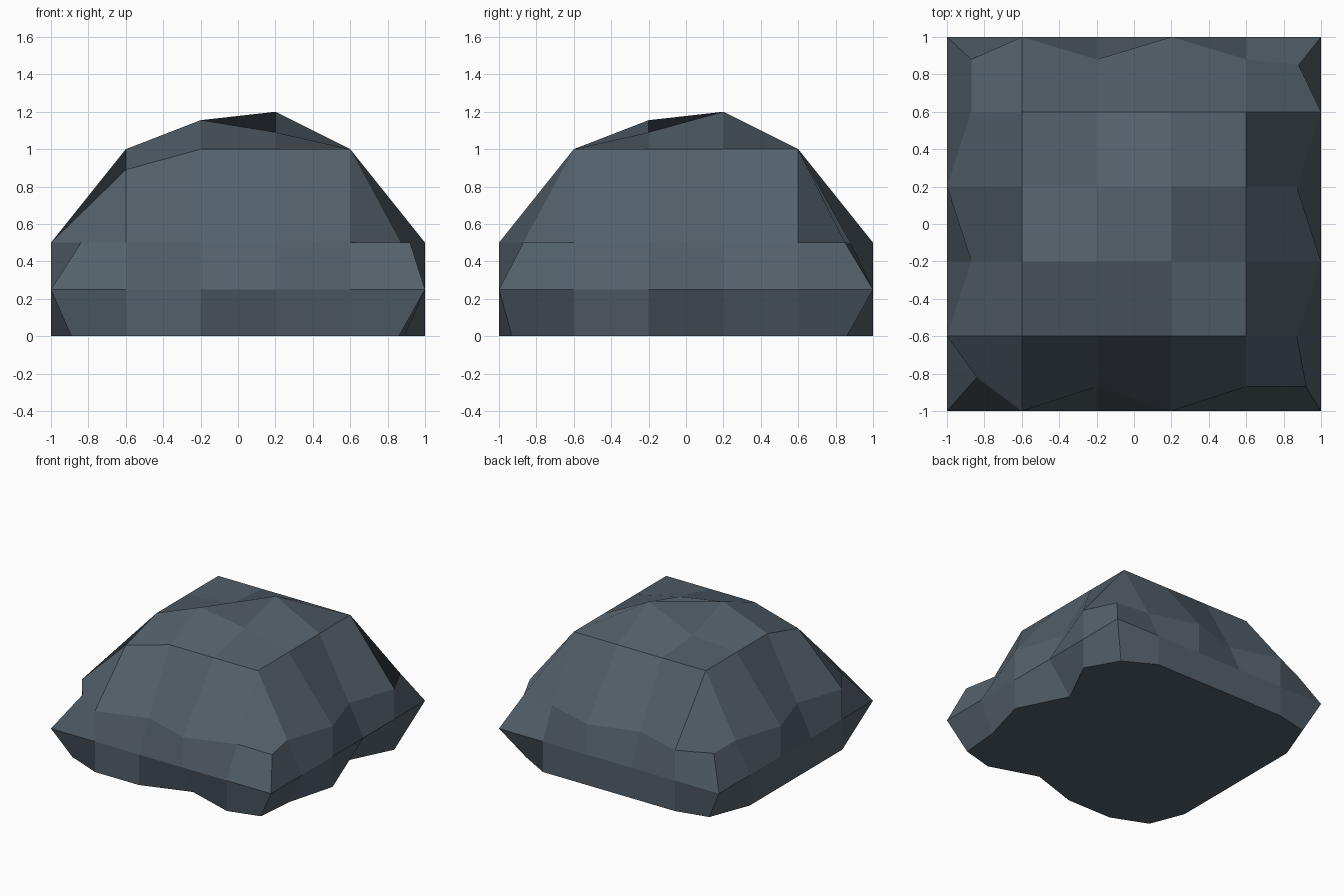
import bpy
import bmesh

if "Cube" in bpy.data.objects:
    bpy.data.objects.remove(bpy.data.objects["Cube"])

# Faceted boulder: three square rings (foot, belly, shoulder) plus a domed cap,
# all on a 6 x 6 grid with chipped vertices pulled inward.
N = 6
G = [-1.0, -0.6, -0.2, 0.2, 0.6, 1.0]

# Perimeter grid cells, counter-clockwise from the front left corner
PERIM = ([(i, 0) for i in range(5)] + [(5, j) for j in range(5)]
         + [(i, 5) for i in range(5, 0, -1)] + [(0, j) for j in range(5, 0, -1)])

# Chipped vertices: grid cell -> x, y
FOOT = {(0, 0): (-0.89, -0.88), (3, 0): (0.2, -0.87), (5, 0): (0.86, -0.93),
        (5, 1): (0.89, -0.6), (5, 3): (0.8, 0.2), (5, 5): (0.85, 0.86),
        (0, 5): (-0.87, 0.94)}
SHOULDER = {(0, 0): (-0.84, -0.82), (5, 0): (0.92, -0.87),
            (5, 5): (0.88, 0.85), (0, 5): (-0.87, 0.88),
            (2, 0): (-0.2, -0.87), (4, 0): (0.6, -0.87),
            (5, 1): (0.87, -0.6), (5, 3): (0.87, 0.2),
            (2, 5): (-0.2, 0.88), (4, 5): (0.6, 0.88),
            (0, 4): (-0.87, 0.6), (0, 2): (-0.87, -0.2)}
# Cap heights that differ from the 1.0 plateau
CAP = {(1, 1): 0.89, (2, 2): 1.155, (3, 2): 1.09, (3, 3): 1.2, (2, 3): 1.03}

bm = bmesh.new()


def ring(z, chips):
    verts = {}
    for i, j in PERIM:
        x, y = chips.get((i, j), (G[i], G[j]))
        verts[(i, j)] = bm.verts.new((x, y, z))
    return verts


foot = ring(0.0, FOOT)
belly = ring(0.25, {})
shoulder = ring(0.5, SHOULDER)

# Side walls
for low, high in ((foot, belly), (belly, shoulder)):
    for k, a in enumerate(PERIM):
        b = PERIM[(k + 1) % len(PERIM)]
        bm.faces.new((low[a], low[b], high[b], high[a]))

# Domed cap
cap = dict(shoulder)
for i in range(1, N - 1):
    for j in range(1, N - 1):
        cap[(i, j)] = bm.verts.new((G[i], G[j], CAP.get((i, j), 1.0)))
for i in range(N - 1):
    for j in range(N - 1):
        bm.faces.new((cap[(i, j)], cap[(i + 1, j)],
                      cap[(i + 1, j + 1)], cap[(i, j + 1)]))

# Flat underside
bm.faces.new([foot[p] for p in reversed(PERIM)])

mesh = bpy.data.meshes.new("boulder")
bm.to_mesh(mesh)
bm.free()

stone = bpy.data.materials.new("slate_grey")
stone.diffuse_color = (0.088, 0.118, 0.145, 1.0)
stone.use_nodes = True
stone.node_tree.nodes["Principled BSDF"].inputs["Base Color"].default_value = stone.diffuse_color
mesh.materials.append(stone)

boulder = bpy.data.objects.new("boulder", mesh)
bpy.context.collection.objects.link(boulder)
